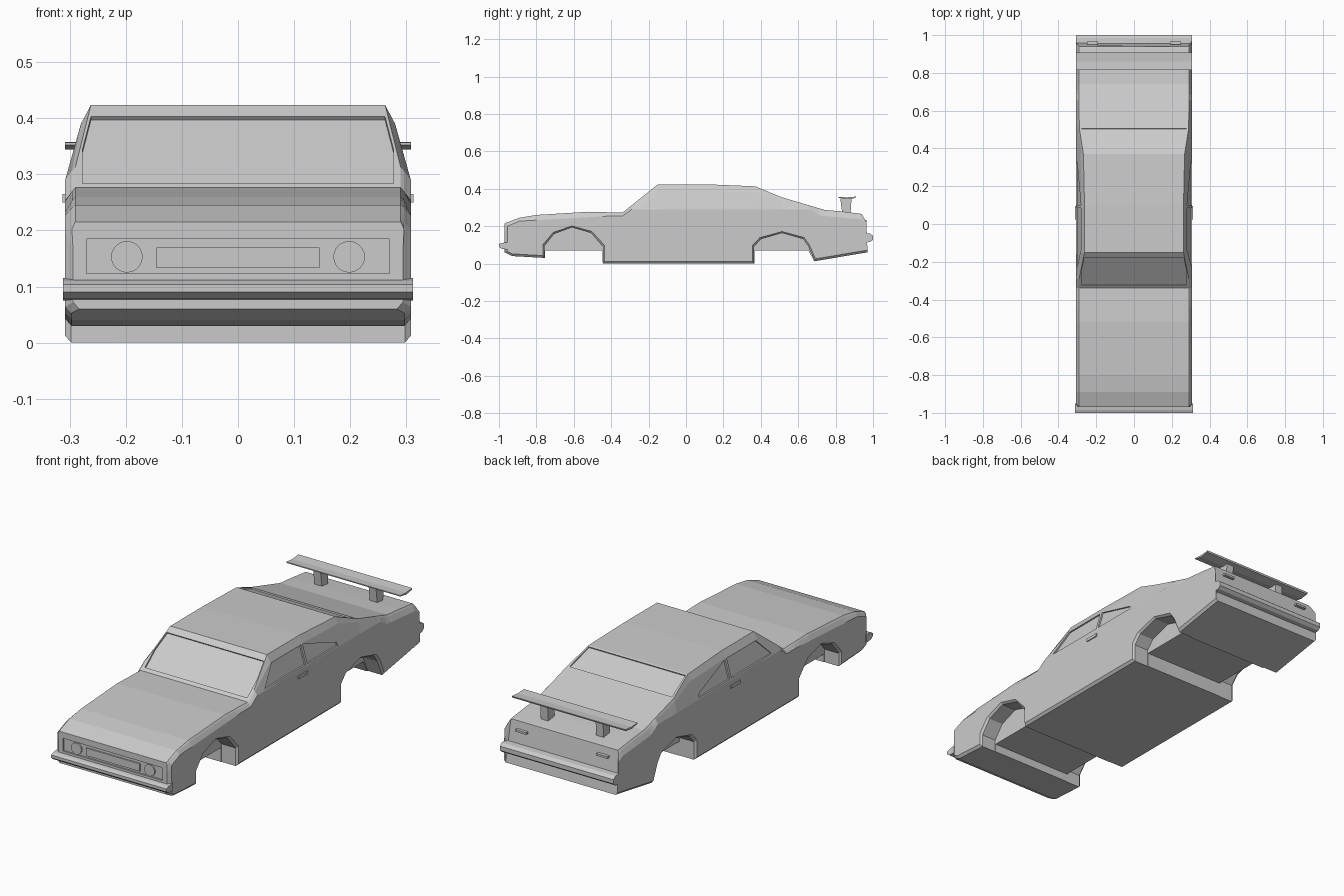
import bpy, bmesh, math

if "Cube" in bpy.data.objects:
    bpy.data.objects.remove(bpy.data.objects["Cube"])

def loft(name, rings):
    """Closed solid through equal-length rings of 3D points."""
    bm = bmesh.new()
    rows = [[bm.verts.new(p) for p in r] for r in rings]
    n = len(rows[0])
    for a, b in zip(rows, rows[1:]):
        for i in range(n):
            bm.faces.new((a[i], a[(i + 1) % n], b[(i + 1) % n], b[i]))
    bm.faces.new(rows[0])
    bm.faces.new(rows[-1])
    bmesh.ops.recalc_face_normals(bm, faces=bm.faces)
    me = bpy.data.meshes.new(name)
    bm.to_mesh(me)
    bm.free()
    ob = bpy.data.objects.new(name, me)
    bpy.context.collection.objects.link(ob)
    return ob

def box(name, x0, x1, y0, y1, z0, z1):
    return loft(name, [[(x, y0, z0), (x, y1, z0), (x, y1, z1), (x, y0, z1)] for x in (x0, x1)])

def bar(name, profile, w):
    return loft(name, [[(x, y, z) for y, z in profile] for x in (-w, w)])

def cut(target, cutter):
    m = target.modifiers.new("cut", 'BOOLEAN')
    m.operation, m.solver, m.object = 'DIFFERENCE', 'EXACT', cutter
    bpy.context.view_layer.objects.active = target
    bpy.ops.object.modifier_apply(modifier=m.name)
    bpy.data.objects.remove(cutter)

def interp(pts, y):
    for (a, p), (b, q) in zip(pts, pts[1:]):
        if y <= b:
            return p + (q - p) * max(0, y - a) / (b - a)
    return pts[-1][1]

def side_x(z):
    return interp([(.29, .308), (.39, .28), (.424, .262)], z)

# Side-view guide lines: top, shoulder crease and underside
TOP = [(-.97, .215), (-.89, .245), (-.8, .26), (-.52, .277), (-.34, .272), (-.15, .424), (.1, .424),
       (.37, .413), (.51, .355), (.74, .287), (.83, .279), (.93, .267), (.97, .265)]
SHOULDER = [(-.97, .165), (-.955, .2), (-.89, .227), (-.41, .254), (-.34, .254), (-.29, .29),
            (.66, .288), (.71, .257), (.93, .237), (.97, .22)]
UNDER = [(-.97, .06), (-.93, .04), (-.755, .03), (-.754, .07), (-.446, .07), (-.445, 0),
         (.365, 0), (.366, .07), (.655, .07), (.685, .012), (.97, .06)]

# Body shell
stations = sorted({p[0] for p in TOP + SHOULDER + UNDER})
rings = []
for y in stations:
    zt, zs, zb = (interp(g, y) for g in (TOP, SHOULDER, UNDER))
    zm = zs + .75 * (zt - zs)
    w = .014 if y == -.97 else 0
    half = [(.297 - w, zb), (.308 - w, zb + .012), (.308 - w, zs),
            (min(side_x(zm), .296), zm), (min(side_x(zt), .29), zt)]
    ring = half + [(-x, z) for x, z in reversed(half)]
    # the tail panel leans forward at its top
    lean = lambda z: .03 * max(0, z - .21) / .055 if y == .97 else 0
    rings.append([(x, y - lean(z), z) for x, z in ring])
body = loft("body", rings)

# Wheel arches with a chamfered lip
FRONT_ARCH = [(-.757, -.02), (-.757, .093), (-.705, .158), (-.61, .193), (-.508, .163), (-.443, .088), (-.443, -.02)]
REAR_ARCH = [(.363, -.02), (.363, .088), (.40, .13), (.513, .163), (.626, .131), (.652, .094), (.69, .012), (.705, -.02)]
FRONT_GLASS = [(-.23, .296), (-.14, .386), (.085, .386), (.085, .296)]
REAR_GLASS = [(.1, .296), (.1, .386), (.33, .312), (.335, .296)]
for s in (-1, 1):
    for arch, cy in ((FRONT_ARCH, -.6), (REAR_ARCH, .52)):
        wide = [(cy + (y - cy) * 1.06, z + (.01 if z > .05 else 0)) for y, z in arch]
        cut(body, loft("arch_cutter", [[(s * x, y, z) for y, z in r]
                                       for x, r in ((.22, arch), (.298, arch), (.31, wide), (.35, wide))]))
    # Side windows, recessed parallel to the leaning cabin side
    for glass in (FRONT_GLASS, REAR_GLASS):
        cut(body, loft("window_cutter", [[(s * (side_x(z) + d), y, z) for y, z in glass] for d in (-.008, .04)]))

# Windscreen recess
half = [(.277, .284), (.277, .345), (.262, .403)]
screen = half + [(-x, z) for x, z in reversed(half)]
cut(body, loft("windscreen_cutter", [[(x, -.34 + 1.25 * (z - .272) + .625 * d, z - .78 * d)
                                      for x, z in screen] for d in (.008, -.04)]))
# Rear window recess
rear = [(.262, .378, .4097), (.277, .505, .357), (-.277, .505, .357), (-.262, .378, .4097)]
cut(body, loft("rear_window_cutter", [[(x, y - .38 * d, z - .92 * d) for x, y, z in rear] for d in (.006, -.04)]))
# Front light panel recess
cut(body, box("panel_cutter", -.27, .27, -1.05, -.962, .123, .185))

# Grille and round headlights
box("grille", -.145, .145, -.968, -.958, .133, .17)
for s, side in ((-1, "left"), (1, "right")):
    bpy.ops.mesh.primitive_cylinder_add(vertices=24, radius=.028, depth=.012,
                                        location=(s * .198, -.963, .153), rotation=(math.pi / 2, 0, 0))
    bpy.context.object.name = side + "_headlight"
    # Door handles, tail lights and wing struts
    box(side + "_door_handle", s * .3, s * .313, .025, .095, .25, .265)
    box(side + "_tail_light", s * .19, s * .25, .95, .966, .222, .232)
    loft(side + "_wing_strut", [[(s * .15 + dx, y, z) for dx, y in
                                 ((-.02, a), (.02, a), (.02, b), (-.02, b))]
                                for z, a, b in ((.27, .835, .88), (.348, .825, .885))])

# Bumpers
bar("front_bumper", [(-.95, .115), (-.985, .11), (-1, .104), (-1, .09), (-.985, .078), (-.95, .075)], .312)
bar("rear_bumper", [(.955, .162), (.985, .16), (1, .148), (1, .127), (.985, .115), (.955, .112)], .308)

# Rear wing
bar("rear_wing", [(.815, .352), (.86, .344), (.905, .35), (.908, .358), (.86, .354), (.815, .357)], .308)
